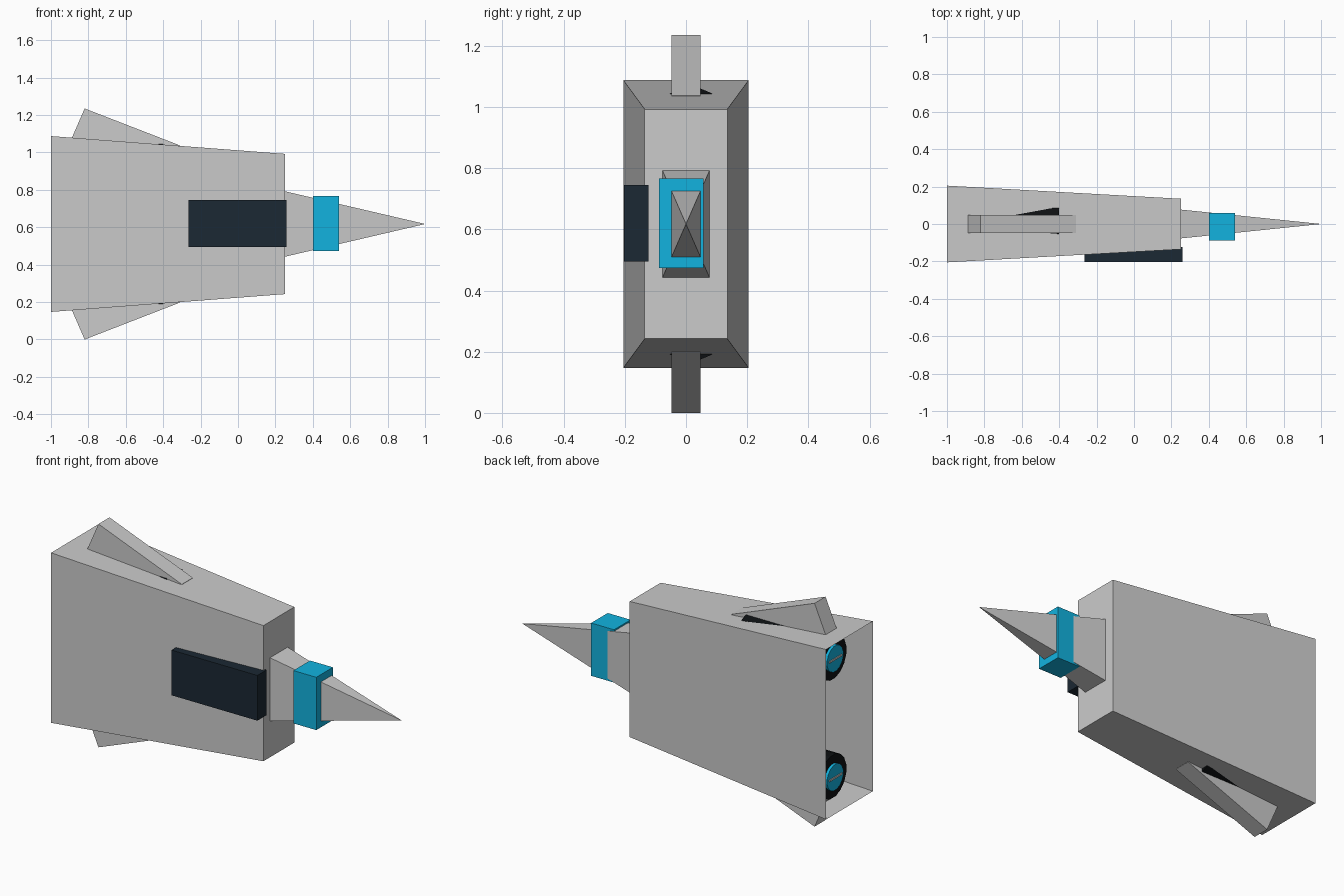
import bpy, bmesh
from math import pi, cos, sin

if "Cube" in bpy.data.objects:
    bpy.data.objects.remove(bpy.data.objects["Cube"])

ZC = 0.6175  # height of the symmetry plane


def material(name, rgb):
    m = bpy.data.materials.new(name)
    m.diffuse_color = (*rgb, 1)
    m.use_nodes = True
    m.node_tree.nodes["Principled BSDF"].inputs["Base Color"].default_value = m.diffuse_color
    return m


DARK = material("dark_panel", (0.011, 0.021, 0.033))
BLACK = material("black_metal", (0.004, 0.005, 0.006))
CYAN = material("cyan", (0.006, 0.45, 0.74))


def loft(name, rings, mat=None, cap_start=True, cap_end=True):
    """Skin a list of equal-length rings of points into a flat-faced mesh."""
    bm = bmesh.new()
    vs = [[bm.verts.new(p) for p in r] for r in rings]
    n = len(rings[0])
    for a, b in zip(vs, vs[1:]):
        for i in range(n):
            j = (i + 1) % n
            bm.faces.new((a[i], a[j], b[j], b[i]))
    if cap_start:
        bm.faces.new(vs[0][::-1])
    if cap_end:
        bm.faces.new(vs[-1])
    bmesh.ops.remove_doubles(bm, verts=bm.verts, dist=1e-5)
    bmesh.ops.recalc_face_normals(bm, faces=bm.faces)
    me = bpy.data.meshes.new(name)
    bm.to_mesh(me)
    bm.free()
    ob = bpy.data.objects.new(name, me)
    bpy.context.collection.objects.link(ob)
    if mat:
        me.materials.append(mat)
    return ob


def rect(x, hy, hz, y=0.0, z=ZC):
    return [(x, y - hy, z - hz), (x, y + hy, z - hz),
            (x, y + hy, z + hz), (x, y - hy, z + hz)]


def circle(x, r, y, z, n=16):
    return [(x, y + r * cos(2 * pi * (i + .5) / n), z + r * sin(2 * pi * (i + .5) / n))
            for i in range(n)]


# Tapered hull, open at the rear
loft("hull", [rect(-1, 0.205, 0.47), rect(0.25, 0.135, 0.375)], cap_start=False)

# Pointed nose and the band around it
loft("nose", [rect(0.25, 0.077, 0.175), rect(1.0, 0.0002, 0.0002)])
loft("nose_band", [rect(0.40, 0.0725, 0.146, -0.015, 0.62),
                   rect(0.54, 0.0725, 0.146, -0.015, 0.62)], CYAN)

# Dark panel on the front side
loft("side_panel", [rect(-0.265, 0.04, 0.125, -0.162, 0.62),
                    rect(0.26, 0.04, 0.125, -0.162, 0.62)], DARK)

# Fins and engines, mirrored above and below
fin_profile = [(-0.82, 0.6175), (-0.895, 0.445), (-0.385, 0.245), (-0.31, 0.42)]
for side, s in (("upper", 1), ("lower", -1)):
    loft(side + "_fin", [[(x, y, ZC + s * z) for x, z in fin_profile]
                         for y in (-0.048, 0.048)])
    ey, ez = 0.017, ZC + s * 0.328
    loft(side + "_engine", [circle(-0.91, 0.12, ey, ez), circle(-0.40, 0.12, ey, ez)], BLACK)
    loft(side + "_engine_glow", [circle(-0.925, 0.072, ey, ez), circle(-0.90, 0.072, ey, ez)], CYAN)
    loft(side + "_engine_bar", [rect(-0.93, 0.055, 0.005, ey, ez),
                                rect(-0.92, 0.055, 0.005, ey, ez)])
